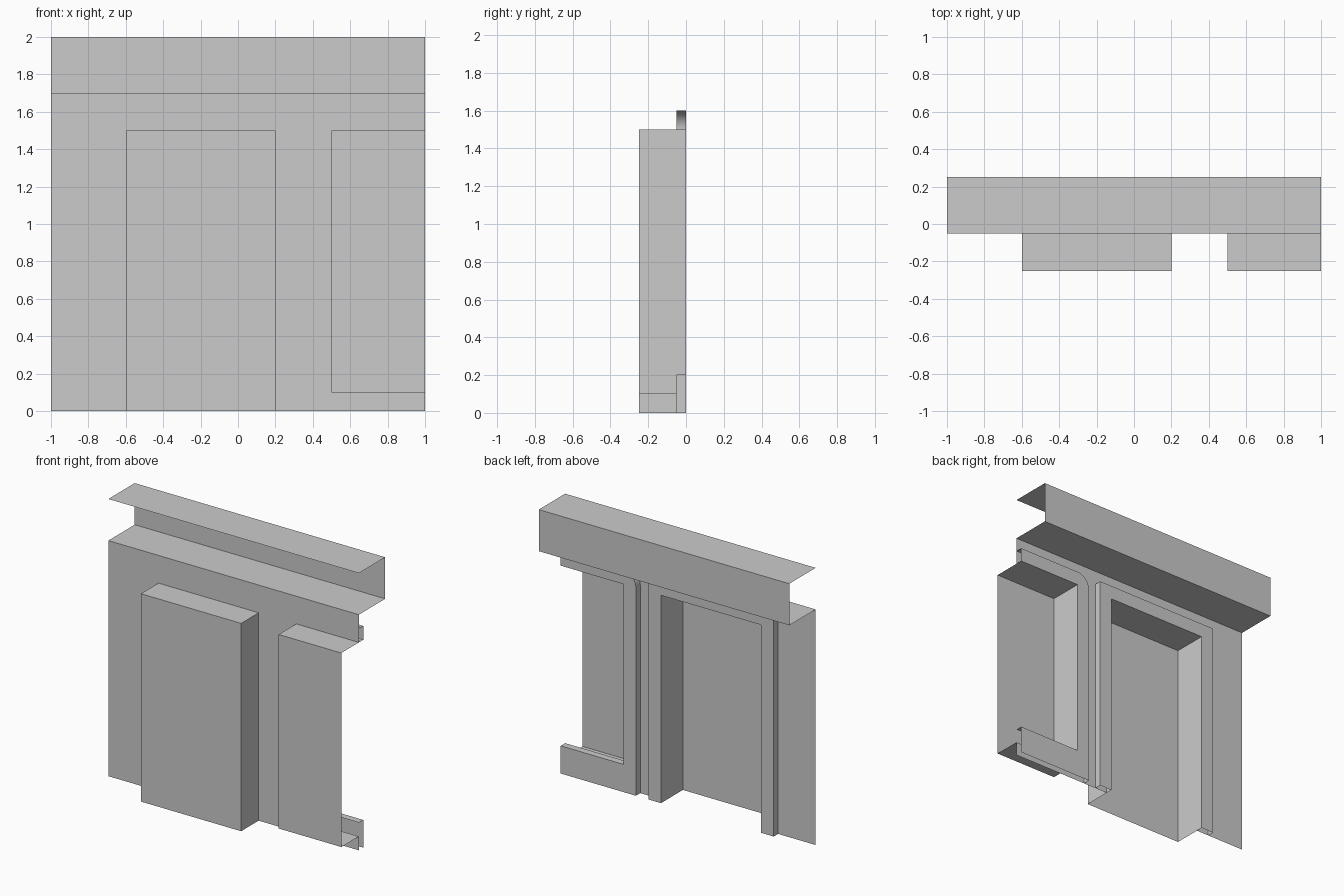
import bpy
import bmesh
import math

if "Cube" in bpy.data.objects:
    bpy.data.objects.remove(bpy.data.objects["Cube"])

FRONT, WALL, BACK, CHANNEL = -0.25, -0.05, 0.0, 0.25


def flat(bm, outline, y):
    """One flat face in the xz plane; clockwise from the front faces back."""
    return bm.faces.new([bm.verts.new((x, y, z)) for x, z in outline])


def rim(bm, path, y0, y1):
    """Strip that sweeps an open xz path from y0 to y1."""
    rows = [[bm.verts.new((x, y, z)) for x, z in path] for y in (y0, y1)]
    for i in range(len(path) - 1):
        bm.faces.new((rows[0][i], rows[0][i + 1], rows[1][i + 1], rows[1][i]))


def finish(bm, name):
    bmesh.ops.remove_doubles(bm, verts=bm.verts, dist=1e-5)
    mesh = bpy.data.meshes.new(name)
    bm.to_mesh(mesh)
    bm.free()
    obj = bpy.data.objects.new(name, mesh)
    bpy.context.collection.objects.link(obj)
    return obj


def panel(name, path):
    """Raised hollow panel, open at the back."""
    bm = bmesh.new()
    flat(bm, path[::-1], FRONT)
    rim(bm, path, FRONT, WALL)
    return finish(bm, name)


def frame(name, outer, inner, corner=()):
    """Shallow frame on the back of the wall, around an opening."""
    bm = bmesh.new()
    flat(bm, outer + inner[::-1] + list(corner), BACK)
    rim(bm, outer, WALL, BACK)
    rim(bm, inner[::-1], WALL, BACK)
    return finish(bm, name)


# Openings, clockwise seen from the front
door = [(-0.6, 0), (-0.6, 1.5), (0.2, 1.5), (0.2, 0)]
window = [(1, 0.1), (0.5, 0.1), (0.5, 1.5), (1, 1.5)]

# Wall sheet with both openings
bm = bmesh.new()
flat(bm, [(-1, 0)] + door + [(1, 0)] + window + [(1, 1.7), (-1, 1.7)], WALL)
finish(bm, "wall")

# Channel along the top, open to the front
bm = bmesh.new()
profile = [(WALL, 1.7), (CHANNEL, 1.7), (CHANNEL, 2), (WALL, 2)]
ends = [[bm.verts.new((x, y, z)) for y, z in profile] for x in (-1, 1)]
for i in range(3):
    bm.faces.new((ends[0][i], ends[1][i], ends[1][i + 1], ends[0][i + 1]))
finish(bm, "top_channel")

# Raised panels
panel("door_panel", door)
panel("window_panel", window)

# Frame behind the door panel
frame("door_frame", [(-0.7, 0), (-0.7, 1.6), (0.3, 1.6), (0.3, 0)], door)

# Frame behind the window panel, with one rounded corner
arc = [(0.5 - 0.1 * math.cos(a), 1.5 + 0.1 * math.sin(a))
       for a in (math.pi / 2 * i / 12 for i in range(13))]
window_frame = frame("window_frame", [(0.4, 0)] + arc + [(1, 1.6)],
                     [(1, 0.2), (0.5, 0.2), (0.5, 1.5), (1, 1.5)], [(1, 0)])
bpy.context.view_layer.objects.active = window_frame
window_frame.select_set(True)
bpy.ops.object.shade_smooth_by_angle(angle=math.radians(30))
